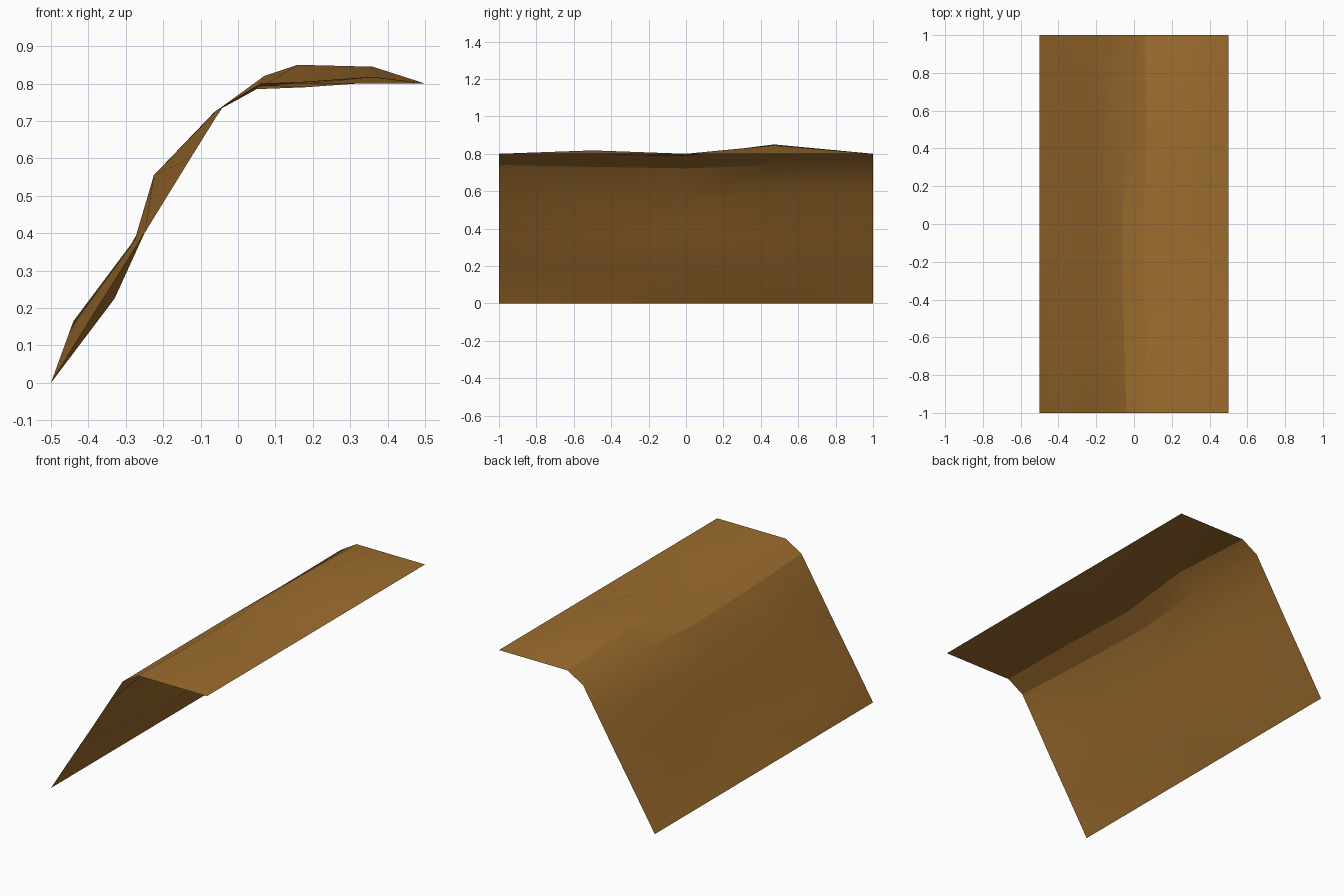
import bpy, bmesh, math

if "Cube" in bpy.data.objects:
    bpy.data.objects.remove(bpy.data.objects["Cube"])

# Earth colour
earth = bpy.data.materials.new("brown earth")
earth.diffuse_color = (0.34, 0.153, 0.027, 1)
earth.use_nodes = True
earth.node_tree.nodes["Principled BSDF"].inputs["Base Color"].default_value = earth.diffuse_color

# Straight cross-section used at both ends (x, z), foot to top edge
END = [(-0.5, 0), (-0.376, 0.2), (-0.25, 0.4), (-0.127, 0.6), (-0.04, 0.74),
       (0.06, 0.8), (0.18, 0.8), (0.35, 0.8), (0.5, 0.8)]

# Weathered cross-sections between the ends, keyed by y (foot and top edge stay fixed)
SECTIONS = {
    -1.0: END[1:-1],
    -0.5: [(-0.44, 0.165), (-0.275, 0.385), (-0.225, 0.555), (-0.055, 0.73),
           (0.06, 0.795), (0.18, 0.805), (0.36, 0.818)],
    0.0: [(-0.33, 0.225), (-0.25, 0.4), (-0.16, 0.56), (-0.065, 0.722),
          (0.05, 0.785), (0.18, 0.79), (0.32, 0.8)],
    0.47: [(-0.375, 0.2), (-0.305, 0.335), (-0.17, 0.58), (-0.04, 0.738),
           (0.07, 0.82), (0.16, 0.85), (0.36, 0.845)],
    1.0: END[1:-1],
}

# Cliff sheet: bridge neighbouring sections with faces
bm = bmesh.new()
rows = [[bm.verts.new((x, y, z)) for x, z in [END[0]] + mid + [END[-1]]]
        for y, mid in SECTIONS.items()]
for a, b in zip(rows, rows[1:]):
    for i in range(len(a) - 1):
        bm.faces.new((a[i], a[i + 1], b[i + 1], b[i]))
bm.normal_update()
mesh = bpy.data.meshes.new("cliff_slope")
bm.to_mesh(mesh)
bm.free()
mesh.materials.append(earth)
cliff = bpy.data.objects.new("cliff_slope", mesh)
bpy.context.collection.objects.link(cliff)

# Soft shading with the sharper ledges kept crisp
bpy.context.view_layer.objects.active = cliff
cliff.select_set(True)
bpy.ops.object.shade_smooth_by_angle(angle=math.radians(20))
